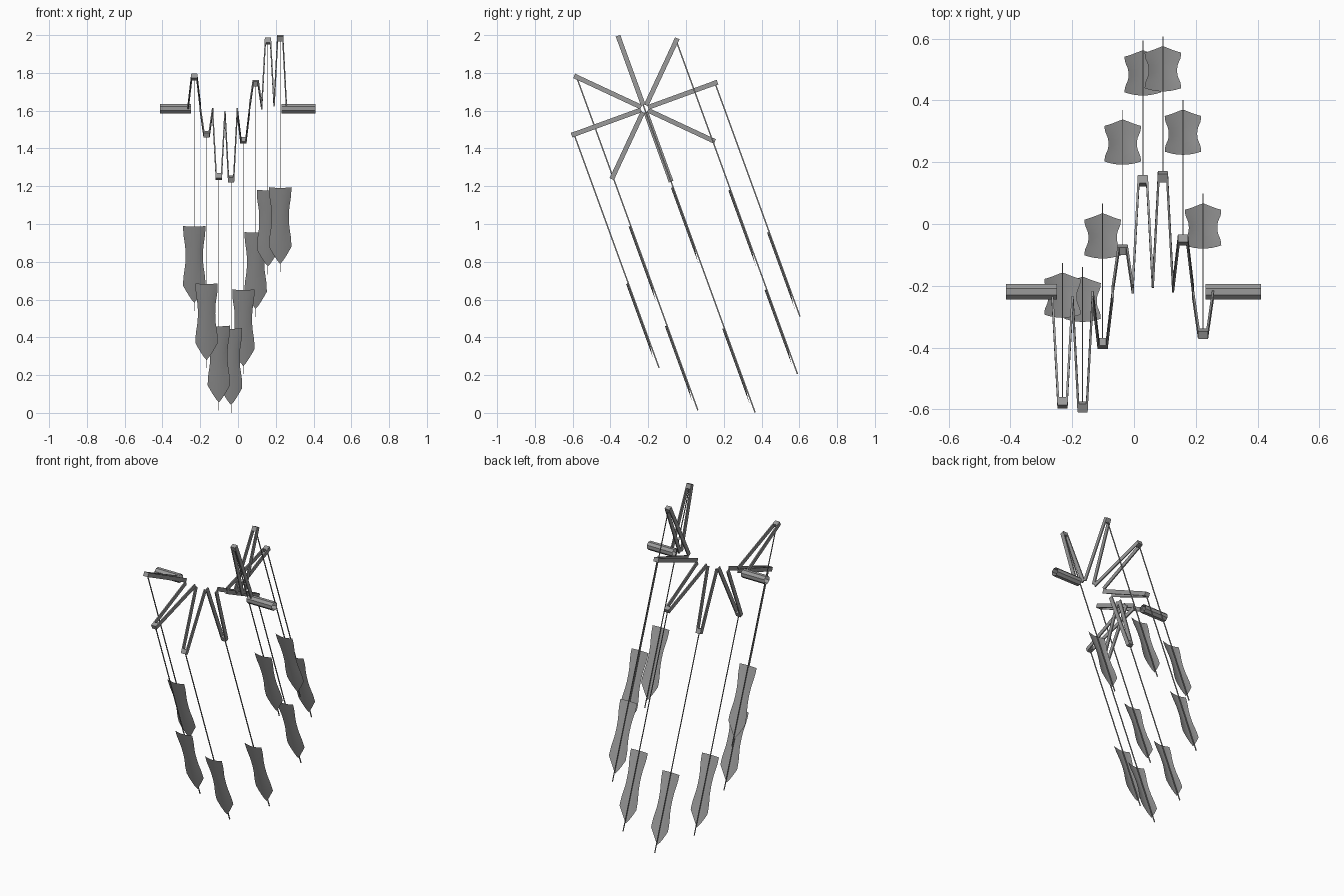
import bpy, bmesh, math
from mathutils import Vector, Matrix

if "Cube" in bpy.data.objects:
    bpy.data.objects.remove(bpy.data.objects["Cube"])

AXIS_Y, AXIS_Z = -0.2195, 1.6105    # crank axis runs along x
STEP_X, FIRST_X = 0.065, -0.2315    # spacing of the eight throws
ROD = Vector((0, math.sin(math.radians(20)), -math.cos(math.radians(20))))
NORMAL = Vector((0, -ROD.z, ROD.y))  # direction the blade's hollow side faces

grey = bpy.data.materials.new("grey metal")
grey.diffuse_color = (0.32, 0.32, 0.32, 1)
grey.use_nodes = True
grey.node_tree.nodes["Principled BSDF"].inputs["Base Color"].default_value = grey.diffuse_color


def finish(name, bm, smooth=False):
    bmesh.ops.recalc_face_normals(bm, faces=bm.faces)
    mesh = bpy.data.meshes.new(name)
    bm.to_mesh(mesh)
    bm.free()
    mesh.materials.append(grey)
    for p in mesh.polygons:
        p.use_smooth = smooth
    ob = bpy.data.objects.new(name, mesh)
    bpy.context.collection.objects.link(ob)
    return ob


def tube(bm, a, b, radius, sides):
    d = b - a
    m = Matrix.Translation((a + b) / 2) @ d.to_track_quat('Z', 'Y').to_matrix().to_4x4()
    m = m @ Matrix.Rotation(math.pi / sides, 4, 'Z')
    bmesh.ops.create_cone(bm, cap_ends=False, segments=sides, radius1=radius,
                          radius2=radius, depth=d.length, matrix=m)


def beam(bm, a, b, thick, wide, side):
    """Bar from a to b, thick along x and wide along the side direction."""
    ends = [[bm.verts.new(c + Vector((sx * thick / 2, 0, 0)) + side * sy * wide / 2)
             for sx, sy in ((-1, -1), (1, -1), (1, 1), (-1, 1))] for c in (a, b)]
    a, b = ends
    bm.faces.new(a)
    bm.faces.new(b)
    for i in range(4):
        j = (i + 1) % 4
        bm.faces.new((a[i], a[j], b[j], b[i]))


def blade(bm, start):
    """Curved sheet, waisted in the middle and pointed at the lower end."""
    cols, rows = 8, 12
    grid = []
    for r in range(rows + 1):
        t = r / rows
        wave = math.cos(t * math.tau)
        half = 0.0525 + 0.0065 * math.copysign(abs(wave) ** 0.7, wave)  # wide, waist, wide
        line = []
        for c in range(cols + 1):
            u = 2 * c / cols - 1
            s = 0.839 + t * (0.429 - 0.092 * abs(u) ** 1.15)   # pointed lower edge
            off = -0.012 + 0.011 * u * u                       # hollow cross-section
            line.append(bm.verts.new(start + ROD * s + NORMAL * off + Vector((u * half, 0, 0))))
        grid.append(line)
    for r in range(rows):
        for c in range(cols):
            bm.faces.new((grid[r][c], grid[r][c + 1], grid[r + 1][c + 1], grid[r + 1][c]))


# Open tube at each end of the shaft
for name, x0, x1 in (("left_axle", -0.414, -0.249), ("right_axle", 0.231, 0.411)):
    bm = bmesh.new()
    tube(bm, Vector((x0, AXIS_Y, AXIS_Z)), Vector((x1, AXIS_Y, AXIS_Z)), 0.027, 8)
    finish(name, bm)

for i in range(8):
    x = FIRST_X + i * STEP_X
    ang = math.radians(155 + 45 * i)
    out = Vector((0, math.cos(ang), math.sin(ang)))
    side = Vector((0, -math.sin(ang), math.cos(ang)))
    hub = Vector((x, AXIS_Y, AXIS_Z))

    # Pair of splayed arms
    bm = bmesh.new()
    for sx in (-1, 1):
        beam(bm, hub + out * 0.02 + Vector((sx * 0.0325, 0, 0)),
             hub + out * 0.41 + Vector((sx * 0.013, 0, 0)), 0.007, 0.025, side)
    finish(f"crank_arms_{i + 1}", bm)

    # Pin joining the arm tips
    bm = bmesh.new()
    beam(bm, hub + out * 0.382, hub + out * 0.411, 0.031, 0.026, side)
    finish(f"crank_pin_{i + 1}", bm)

    # Thin flat shaft hanging from the pin
    start = hub + out * 0.397
    bm = bmesh.new()
    beam(bm, start, start + ROD * 1.316, 0.003, 0.007, NORMAL)
    finish(f"oar_shaft_{i + 1}", bm)

    # Paddle blade
    bm = bmesh.new()
    blade(bm, start)
    finish(f"oar_blade_{i + 1}", bm, True)
